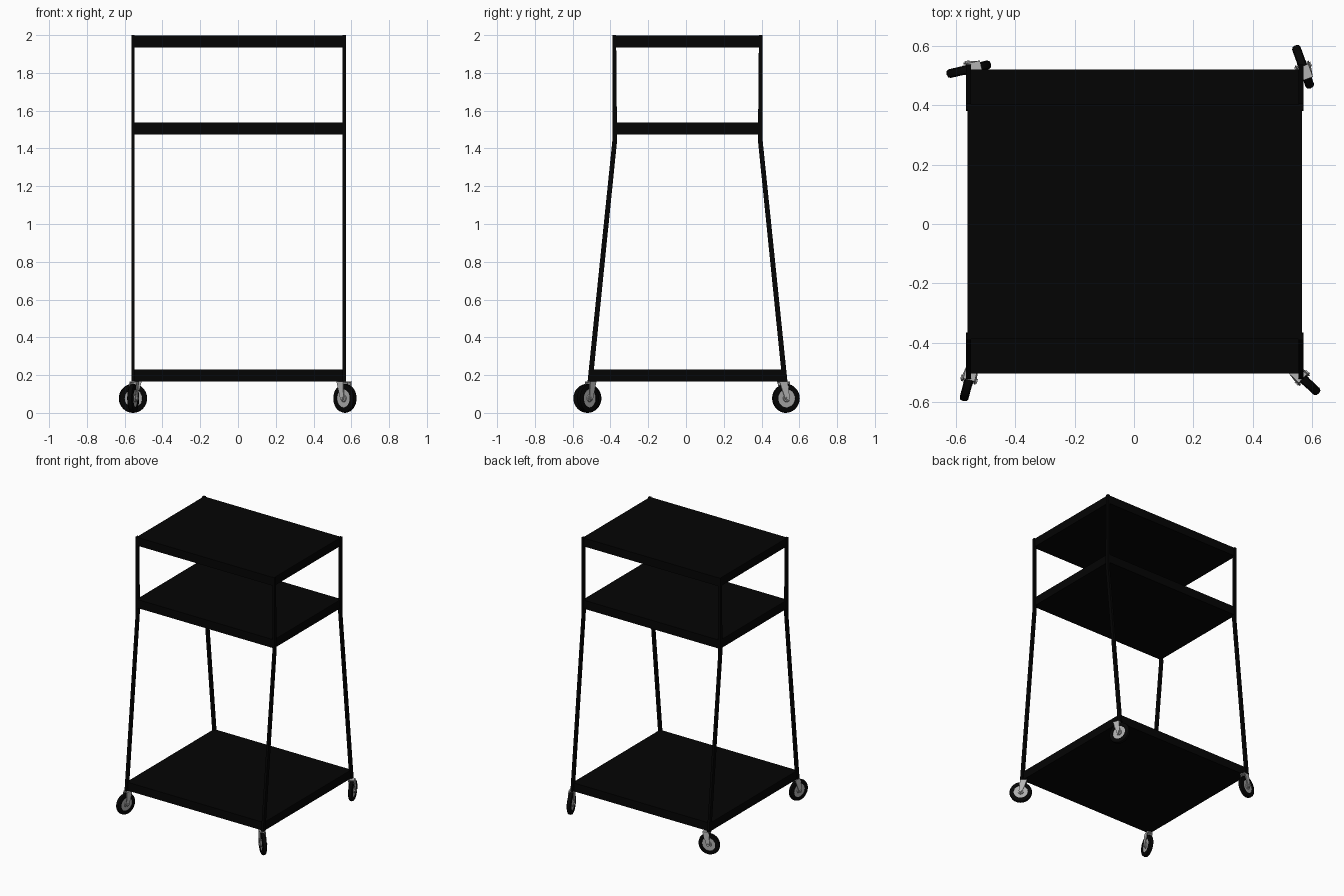
import bpy, bmesh, math
from mathutils import Vector, Matrix

if "Cube" in bpy.data.objects:
    bpy.data.objects.remove(bpy.data.objects["Cube"])


def material(name, v):
    m = bpy.data.materials.new(name)
    m.diffuse_color = (v, v, v, 1)
    m.use_nodes = True
    m.node_tree.nodes["Principled BSDF"].inputs["Base Color"].default_value = m.diffuse_color
    return m


BLACK = material("black_enamel", 0.0012)
RUBBER = material("black_rubber", 0.0015)
STEEL = material("grey_steel", 0.45)
HUB = material("light_grey_hub", 0.42)


def finish(name, bm, mat, matrix=None, smooth=False):
    bmesh.ops.recalc_face_normals(bm, faces=bm.faces)
    me = bpy.data.meshes.new(name)
    bm.to_mesh(me)
    bm.free()
    ob = bpy.data.objects.new(name, me)
    bpy.context.collection.objects.link(ob)
    me.materials.append(mat)
    if matrix is not None:
        ob.matrix_world = matrix
    if smooth:
        bpy.context.view_layer.objects.active = ob
        ob.select_set(True)
        bpy.ops.object.shade_smooth_by_angle(angle=math.radians(35))
        ob.select_set(False)
    return ob


def box(bm, lo, hi):
    lo, hi = Vector(lo), Vector(hi)
    m = Matrix.Translation((lo + hi) / 2) @ Matrix.Diagonal((*(hi - lo), 1))
    bmesh.ops.create_cube(bm, size=1, matrix=m)


# Shelves: thick slabs
def shelf(name, y0, y1, z0, z1):
    bm = bmesh.new()
    box(bm, (-0.56, y0, z0), (0.565, y1, z1))
    finish(name, bm, BLACK)


shelf("top_shelf", -0.387, 0.402, 1.935, 1.997)
shelf("middle_shelf", -0.387, 0.402, 1.474, 1.537)
shelf("bottom_shelf", -0.504, 0.52, 0.167, 0.229)

# Legs: upright above, splayed below the middle shelf
PATH = [(0.398, 2.0, 0.02), (0.398, 1.44, 0.025), (0.529, 0.167, 0.027)]
for side, sx in (("left", -1), ("right", 1)):
    for end, sy in (("front", -1), ("back", 1)):
        bm = bmesh.new()
        rings = []
        for y, z, w in PATH:
            rings.append([bm.verts.new((0.003 + sx * x, 0.008 + sy * yy, z))
                          for x, yy in ((0.551, y - w), (0.568, y - w),
                                        (0.568, y), (0.551, y))])
        for a, b in zip(rings, rings[1:]):
            for i in range(4):
                j = (i + 1) % 4
                bm.faces.new((a[i], a[j], b[j], b[i]))
        bm.faces.new(rings[0])
        bm.faces.new(rings[-1])
        finish(f"{end}_{side}_leg", bm, BLACK)


def lathe(name, profile, mat, matrix, steps=32):
    """Closed profile of (radius, offset along local y), spun about local y."""
    bm = bmesh.new()
    vs = [bm.verts.new((r, o, 0)) for r, o in profile]
    es = [bm.edges.new((vs[i], vs[(i + 1) % len(vs)])) for i in range(len(vs))]
    bmesh.ops.spin(bm, geom=vs + es, cent=(0, 0, 0), axis=(0, 1, 0),
                   angle=math.tau, steps=steps, use_duplicate=False)
    bmesh.ops.remove_doubles(bm, verts=bm.verts, dist=1e-5)
    finish(name, bm, mat, matrix, True)


TIRE = [(0.048, -0.014), (0.066, -0.015), (0.074, -0.011), (0.077, 0),
        (0.074, 0.011), (0.066, 0.015), (0.048, 0.014)]
DISC = [(0.0, -0.016), (0.018, -0.016), (0.02, -0.010), (0.049, -0.010),
        (0.049, 0.010), (0.02, 0.010), (0.018, 0.016), (0.0, 0.016)]


# Casters: local x points along the rolling direction, origin at wheel centre
def caster(name, x, y, angle):
    m = Matrix.Translation((x, y, 0.077)) @ Matrix.Rotation(math.radians(angle), 4, 'Z')
    lathe(name + "_tire", TIRE, RUBBER, m)
    lathe(name + "_hub", DISC, HUB, m)
    # fork: two tapered side plates leaning in to a crown
    bm = bmesh.new()
    for s in (-1, 1):
        layers = [[bm.verts.new((px, s * (o - max(pz, 0) * 0.06), pz)) for px, pz in
                   ((-0.043, 0.088), (0.003, 0.088), (0.013, 0.0),
                    (0.004, -0.013), (-0.010, -0.008))] for o in (0.020, 0.025)]
        a, b = layers
        bm.faces.new(a)
        bm.faces.new(b)
        for i in range(5):
            j = (i + 1) % 5
            bm.faces.new((a[i], a[j], b[j], b[i]))
    box(bm, (-0.043, -0.019, 0.083), (0.003, 0.019, 0.09))
    # axle
    bmesh.ops.create_cone(bm, cap_ends=True, segments=12, radius1=0.008, radius2=0.008,
                          depth=0.058, matrix=Matrix.Rotation(math.pi / 2, 4, 'X'))
    finish(name + "_fork", bm, STEEL, m, True)


caster("front_left_caster", -0.555, -0.522, 255)
caster("front_right_caster", 0.566, -0.518, -43)
caster("back_left_caster", -0.556, 0.521, 193)
caster("back_right_caster", 0.569, 0.529, 110)
